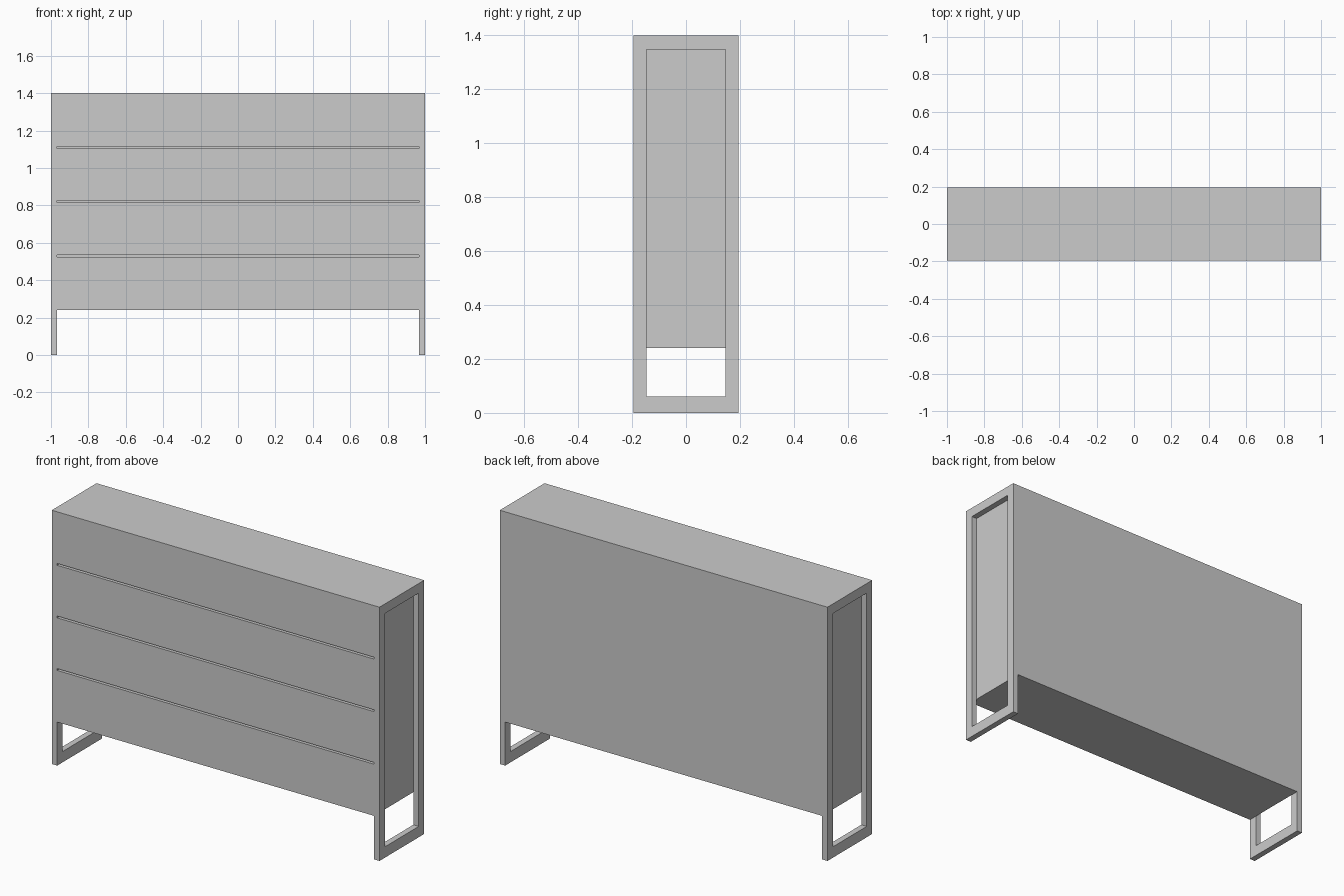
import bpy, bmesh

if "Cube" in bpy.data.objects:
    bpy.data.objects.remove(bpy.data.objects["Cube"])

W, D, H = 1.0, 0.195, 1.40      # half width, half depth, height
INNER = 0.967                   # half width between the side frames
BASE = 0.24                     # underside of the cabinet body
FRONT = 0.02                    # drawer front thickness
GAP = 0.01                      # shadow gap between drawers


def make_object(name, bm):
    bmesh.ops.recalc_face_normals(bm, faces=bm.faces)
    mesh = bpy.data.meshes.new(name)
    bm.to_mesh(mesh)
    bm.free()
    obj = bpy.data.objects.new(name, mesh)
    bpy.context.collection.objects.link(obj)
    return obj


def box(name, x0, x1, y0, y1, z0, z1):
    bm = bmesh.new()
    bmesh.ops.create_cube(bm, size=1)
    for v in bm.verts:
        v.co = (x1 if v.co.x > 0 else x0,
                y1 if v.co.y > 0 else y0,
                z1 if v.co.z > 0 else z0)
    return make_object(name, bm)


def rect_frame(name, x0, x1, outer, inner):
    """Closed rectangular loop in the YZ plane, extruded along X."""
    bm = bmesh.new()
    rings = []
    for y0, y1, z0, z1 in (outer, inner):
        corners = ((y0, z0), (y1, z0), (y1, z1), (y0, z1))
        rings.append([bm.verts.new((x0, y, z)) for y, z in corners])
    out, inn = rings
    faces = [bm.faces.new((out[i], out[(i + 1) % 4], inn[(i + 1) % 4], inn[i]))
             for i in range(4)]
    ext = bmesh.ops.extrude_face_region(bm, geom=faces, use_keep_orig=True)
    moved = [g for g in ext["geom"] if isinstance(g, bmesh.types.BMVert)]
    bmesh.ops.translate(bm, verts=moved, vec=(x1 - x0, 0, 0))
    return make_object(name, bm)


# Side frames that double as legs
for side, x0, x1 in (("left", -W, -INNER), ("right", INNER, W)):
    rect_frame(side + "_leg_frame", x0, x1,
               (-D, D, 0, H), (-0.147, 0.147, 0.06, 1.347))

# Cabinet body behind the drawer fronts
box("cabinet_body", -INNER, INNER, -D + FRONT, D, BASE, H)

# Four drawer fronts separated by narrow gaps
step = (H - BASE) / 4
for i in range(4):
    z0 = BASE + i * step + (GAP / 2 if i > 0 else 0)
    z1 = BASE + (i + 1) * step - (GAP / 2 if i < 3 else 0)
    box(f"drawer_front_{i + 1}", -INNER, INNER, -D, -D + FRONT, z0, z1)
